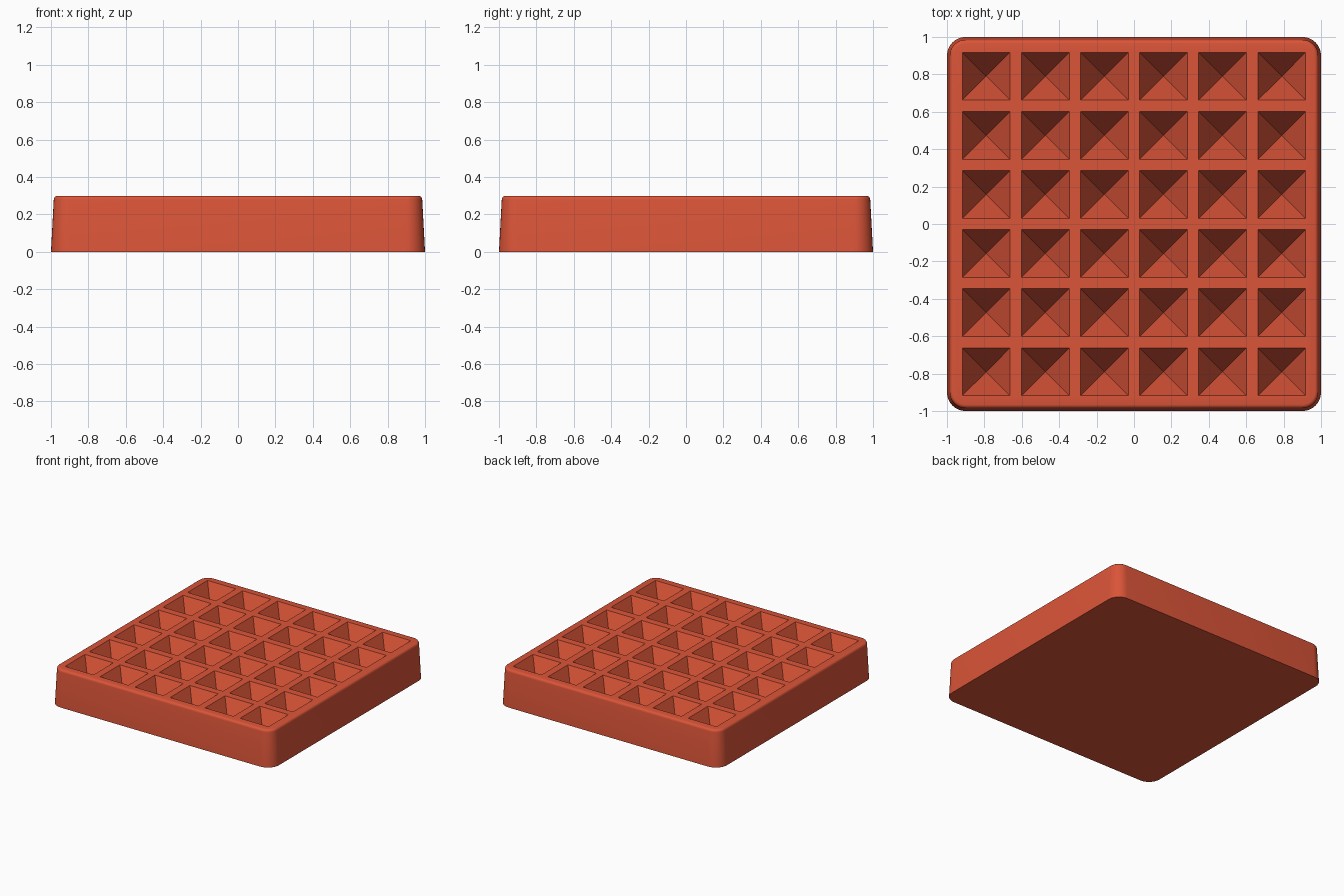
import bpy, bmesh, math
from mathutils import Matrix

if "Cube" in bpy.data.objects:
    bpy.data.objects.remove(bpy.data.objects["Cube"])

COUNT, PITCH, PIT_HALF, PIT_DEPTH = 6, 0.316, 0.128, 0.25
HEIGHT, CORNER, SEGMENTS = 0.3, 0.1, 8

terracotta = bpy.data.materials.new("terracotta red")
terracotta.use_nodes = True
COLOUR = (0.71, 0.09, 0.04, 1)
terracotta.diffuse_color = COLOUR
terracotta.node_tree.nodes["Principled BSDF"].inputs["Base Color"].default_value = COLOUR


def make_object(name, bm):
    bmesh.ops.recalc_face_normals(bm, faces=bm.faces)
    mesh = bpy.data.meshes.new(name)
    bm.to_mesh(mesh)
    bm.free()
    mesh.materials.append(terracotta)
    obj = bpy.data.objects.new(name, mesh)
    bpy.context.collection.objects.link(obj)
    return obj


def rounded_square(bm, half, radius, z):
    """One loop of vertices around a square with round corners."""
    loop = []
    for corner in range(4):
        mid = math.radians(45 + 90 * corner)
        cx = math.copysign(half - radius, math.cos(mid))
        cy = math.copysign(half - radius, math.sin(mid))
        for i in range(SEGMENTS + 1):
            a = math.pi / 2 * (corner + i / SEGMENTS)
            loop.append(bm.verts.new((cx + radius * math.cos(a), cy + radius * math.sin(a), z)))
    return loop


# Tapered block with a softly rounded upper edge
bm = bmesh.new()
EDGE = 0.02
sections = [(1.0, 0)]
for i in range(5):
    a = math.pi / 2 * i / 4
    sections.append((0.985 - EDGE + EDGE * math.cos(a), HEIGHT - EDGE + EDGE * math.sin(a)))
loops = [rounded_square(bm, half, CORNER + half - 1, z) for half, z in sections]
for low, high in zip(loops, loops[1:]):
    for i in range(len(low)):
        j = (i + 1) % len(low)
        bm.faces.new((low[i], low[j], high[j], high[i]))
bm.faces.new(loops[0])
bm.faces.new(loops[-1])
block = make_object("block", bm)

# Inverted pyramids that hollow out the grid of pits, overshooting the top
bm = bmesh.new()
OVER = 0.02
half = PIT_HALF * (PIT_DEPTH + OVER) / PIT_DEPTH
for col in range(COUNT):
    for row in range(COUNT):
        x, y = ((n - (COUNT - 1) / 2) * PITCH for n in (col, row))
        rim = [bm.verts.new((x + sx * half, y + sy * half, HEIGHT + OVER))
               for sx, sy in ((-1, -1), (1, -1), (1, 1), (-1, 1))]
        tip = bm.verts.new((x, y, HEIGHT - PIT_DEPTH))
        bm.faces.new(rim)
        for i in range(4):
            bm.faces.new((rim[i], tip, rim[(i + 1) % 4]))
cutter = make_object("pit_cutter", bm)
cutter.hide_render = True

# Cut the pits and shade the rounded edges smooth
cut = block.modifiers.new("pits", 'BOOLEAN')
cut.operation, cut.solver, cut.object = 'DIFFERENCE', 'EXACT', cutter
bpy.ops.object.select_all(action='DESELECT')
block.select_set(True)
bpy.context.view_layer.objects.active = block
bpy.ops.object.modifier_apply(modifier=cut.name)
bpy.data.objects.remove(cutter)
bpy.ops.object.shade_smooth_by_angle(angle=math.radians(30))
